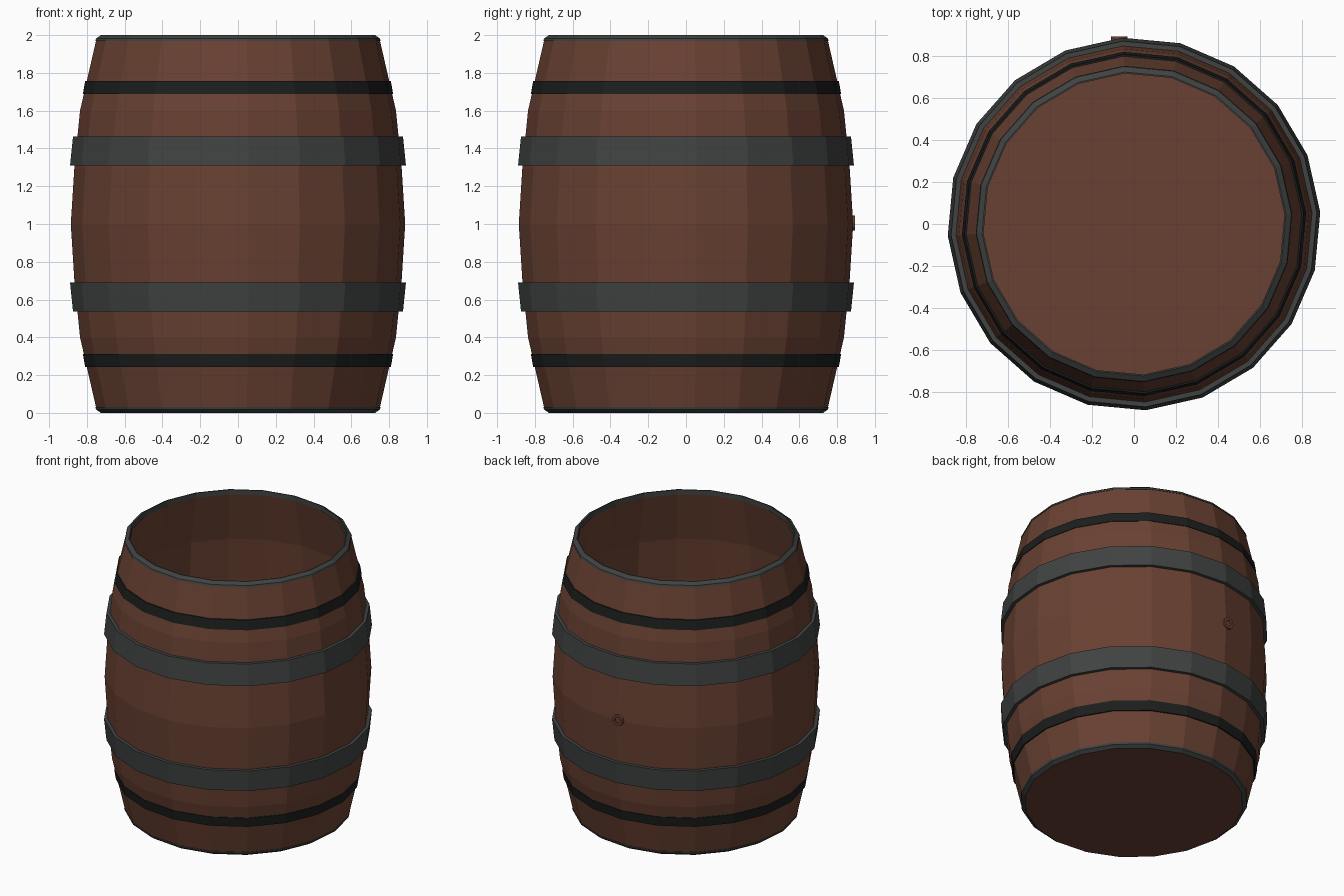
import bpy, bmesh, math
from mathutils import Matrix

if "Cube" in bpy.data.objects:
    bpy.data.objects.remove(bpy.data.objects["Cube"])

SIDES = 20
TURN = math.radians(3.6)


def material(name, rgb):
    m = bpy.data.materials.new(name)
    m.diffuse_color = (*rgb, 1.0)
    m.use_nodes = True
    m.node_tree.nodes["Principled BSDF"].inputs["Base Color"].default_value = m.diffuse_color
    return m


wood = material("brown_wood", (0.141, 0.053, 0.032))
grey_iron = material("grey_iron", (0.052, 0.055, 0.055))
dark_iron = material("dark_iron", (0.0116, 0.0125, 0.0125))


def lathe(name, profile, mat, closed=False, sides=SIDES, turn=TURN, matrix=None):
    """Revolve (radius, height) points about z; radius 0 becomes a pole."""
    bm = bmesh.new()
    rings = []
    for r, z in profile:
        if r == 0:
            rings.append([bm.verts.new((0, 0, z))] * sides)
        else:
            rings.append([bm.verts.new((r * math.cos(turn + math.tau * i / sides),
                                        r * math.sin(turn + math.tau * i / sides), z))
                          for i in range(sides)])
    pairs = list(zip(rings, rings[1:]))
    if closed:
        pairs.append((rings[-1], rings[0]))
    for a, b in pairs:
        for i in range(sides):
            j = (i + 1) % sides
            quad = list(dict.fromkeys((a[i], a[j], b[j], b[i])))
            bm.faces.new(quad)
    bmesh.ops.recalc_face_normals(bm, faces=bm.faces)
    if matrix:
        bmesh.ops.transform(bm, matrix=matrix, verts=bm.verts)
    mesh = bpy.data.meshes.new(name)
    bm.to_mesh(mesh)
    bm.free()
    mesh.materials.append(mat)
    ob = bpy.data.objects.new(name, mesh)
    bpy.context.collection.objects.link(ob)
    return ob


# Open-topped barrel body: bottom, outer wall, lip, inner wall, floor
half = [(0.887, 1.0), (0.868, 1.3), (0.838, 1.6), (0.752, 1.975)]
outer = [(r, 2 - z) for r, z in reversed(half[1:])] + half
inner = [(r - 0.03, min(max(z, 0.03), 1.98)) for r, z in reversed(outer)]
lathe("barrel_body", [(0, 0.0), (0.725, 0.0)] + outer + inner + [(0, 0.03)], wood)

# Hoops and end rims, mirrored about the middle height
wide = [(0.84, 1.31), (0.891, 1.31), (0.875, 1.464), (0.83, 1.464)]
narrow = [(0.79, 1.687), (0.823, 1.687), (0.811, 1.756), (0.78, 1.756)]
rim = [(0.72, 1.965), (0.757, 1.968), (0.753, 1.982), (0.727, 2.0), (0.72, 2.0)]
for label, flip in (("upper", False), ("lower", True)):
    for part, prof, mat in (("wide_hoop", wide, grey_iron),
                            ("narrow_hoop", narrow, dark_iron),
                            ("end_rim", rim, grey_iron)):
        pts = [(r, 2 - z if flip else z) for r, z in prof]
        lathe(f"{label}_{part}", pts, mat, closed=True)

# Bung with a small hollow, on the back of the barrel
to_back = Matrix.Translation((-0.07, 0.885, 1.005)) @ Matrix.Rotation(-math.pi / 2, 4, 'X')
lathe("bung", [(0.04, -0.02), (0.04, 0.01), (0.022, 0.01), (0.022, 0.0), (0, 0.0)],
      wood, sides=12, turn=0, matrix=to_back)
